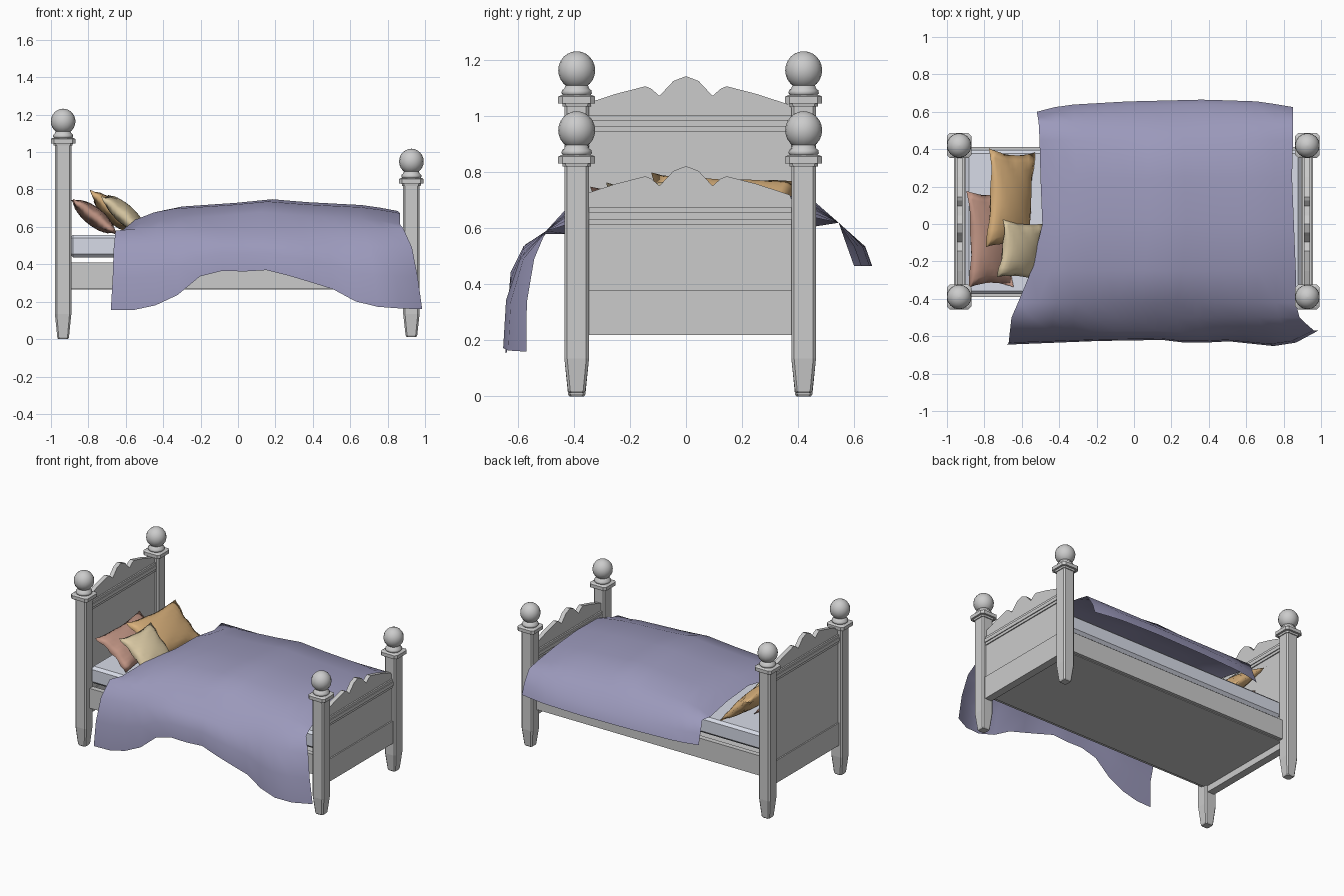
import bpy, bmesh, math
from mathutils import Matrix, Vector

if "Cube" in bpy.data.objects:
    bpy.data.objects.remove(bpy.data.objects["Cube"])

YC = 0.015  # centre line of the frame


def make(name, verts, faces, color=None, smooth=False):
    me = bpy.data.meshes.new(name)
    me.from_pydata(verts, [], faces)
    bm = bmesh.new()
    bm.from_mesh(me)
    bmesh.ops.recalc_face_normals(bm, faces=bm.faces)
    bm.to_mesh(me)
    bm.free()
    ob = bpy.data.objects.new(name, me)
    bpy.context.collection.objects.link(ob)
    if color:
        m = bpy.data.materials.new(name)
        m.diffuse_color = (*color, 1)
        m.use_nodes = True
        m.node_tree.nodes["Principled BSDF"].inputs["Base Color"].default_value = m.diffuse_color
        me.materials.append(m)
    if smooth:
        me.polygons.foreach_set("use_smooth", [True] * len(me.polygons))
    return ob


def stack(name, cx, cy, rings, smooth=False):
    """Loft closed rings, each (z, list of xy points)."""
    n = len(rings[0][1])
    verts = [(cx + x, cy + y, z) for z, pts in rings for x, y in pts]
    faces = [(r * n + i, r * n + (i + 1) % n, (r + 1) * n + (i + 1) % n, (r + 1) * n + i)
             for r in range(len(rings) - 1) for i in range(n)]
    faces += [tuple(range(n)), tuple(range(len(verts) - n, len(verts)))]
    return make(name, verts, faces, smooth=smooth)


def chamfered(h, c):
    a = h - c
    return [(h, -a), (h, a), (a, h), (-a, h), (-h, a), (-h, -a), (-a, -h), (a, -h)]


def circle(r, n=16):
    return [(r * math.cos(2 * math.pi * i / n), r * math.sin(2 * math.pi * i / n)) for i in range(n)]


def box(name, x0, x1, y0, y1, z0, z1, color=None):
    v = [(x, y, z) for x in (x0, x1) for y in (y0, y1) for z in (z0, z1)]
    f = [(0, 1, 3, 2), (4, 6, 7, 5), (0, 4, 5, 1), (2, 3, 7, 6), (0, 2, 6, 4), (1, 5, 7, 3)]
    return make(name, v, f, color)


def lerp(keys, t):
    for (a, va), (b, vb) in zip(keys, keys[1:]):
        if t <= b:
            return va + (vb - va) * (t - a) / (b - a)
    return keys[-1][1]


# Posts with tapered feet, caps, collars and ball finials
for end, px, top, foot in (("head", -0.935, 1.046, 0.0), ("foot", 0.927, 0.832, 0.012)):
    for side, py in (("front", -0.39), ("back", YC * 2 + 0.39)):
        stack(f"{end}_{side}_post", px, py, [
            (foot, chamfered(0.026, 0.008)), (foot + 0.008, chamfered(0.031, 0.008)),
            (0.135, chamfered(0.044, 0.01)), (top, chamfered(0.044, 0.01))])
        stack(f"{end}_{side}_cap", px, py, [
            (top - 0.012, chamfered(0.05, 0.012)), (top, chamfered(0.052, 0.012)),
            (top, chamfered(0.066, 0.016)), (top + 0.024, chamfered(0.066, 0.016)),
            (top + 0.03, chamfered(0.055, 0.014))])
        stack(f"{end}_{side}_collar", px, py, [
            (top + 0.028, circle(0.048)), (top + 0.036, circle(0.054)),
            (top + 0.046, circle(0.053)), (top + 0.054, circle(0.044)),
            (top + 0.07, circle(0.038))], True)
        ball = [(top + 0.118 - 0.068 * math.cos(math.pi * i / 12),
                 circle(max(0.001, 0.066 * math.sin(math.pi * i / 12)))) for i in range(13)]
        stack(f"{end}_{side}_ball", px, py, ball, True)

# Head and foot boards: panel, lower board, moulded rail and scalloped crown
half = [(0.37, -0.005), (0.25, 0.034), (0.145, 0.061), (0.125, 0.053), (0.095, 0.027),
        (0.065, 0.058), (0.045, 0.08), (0.0, 0.097)]
for end, px, rail, corner in (("head", -0.932, 1.005, 1.046), ("foot", 0.925, 0.675, 0.725)):
    y0, y1 = -0.37, 0.39

    def slab(part, t, z0, z1):
        box(f"{end}board_{part}", px - t, px + t, y0, y1, z0, z1)
    slab("panel", 0.018, 0.38, rail - 0.06)
    slab("lower_board", 0.027, 0.22, 0.38)
    slab("rail", 0.025, rail - 0.061, rail)
    slab("rail_bead", 0.031, rail - 0.043, rail - 0.018)
    prof = [(y0, rail), (y1, rail)] + [(y, corner + z) for y, z in half]
    prof += [(-y, corner + z) for y, z in half[-2::-1]]
    n = len(prof)
    v = [(px + dx, y, z) for dx in (-0.015, 0.015) for y, z in prof]
    f = [tuple(range(n)), tuple(range(n, 2 * n))]
    f += [(i, (i + 1) % n, n + (i + 1) % n, n + i) for i in range(n)]
    make(f"{end}board_crown", v, f)

# Side rails, base and mattress
for side, y0 in (("front", -0.39), ("back", 0.375)):
    box(f"{side}_side_rail", -0.92, 0.91, y0, y0 + 0.037, 0.27, 0.41)
box("bed_base", -0.92, 0.91, -0.37, 0.39, 0.265, 0.285)
mat = box("mattress", -0.90, 0.895, -0.375, 0.395, 0.437, 0.558, (0.68, 0.71, 0.80))
bev = mat.modifiers.new("bevel", 'BEVEL')
bev.width = 0.018
bev.segments = 1

# Blanket: rows run from the back hem over the top to the front hem
crest = [(0, 0.65), (0.1, 0.705), (0.37, 0.73), (0.5, 0.748), (0.63, 0.733), (0.88, 0.715), (1, 0.685)]
back_y = [(0, 0.60), (0.1, 0.635), (0.35, 0.655), (0.65, 0.665), (0.87, 0.655), (1, 0.625)]
front_y = [(0, -0.645), (0.3, -0.625), (0.5, -0.62), (0.6, -0.64), (0.7, -0.625), (0.9, -0.66), (1, -0.57)]
hem_z = [(0, 0.155), (0.11, 0.155), (0.22, 0.24), (0.31, 0.37), (0.41, 0.36), (0.51, 0.37),
         (0.71, 0.27), (0.81, 0.18), (0.91, 0.165), (1, 0.16)]
left_x = [-0.52, -0.515, -0.51, -0.505, -0.50, -0.49, -0.55, -0.62, -0.655, -0.665, -0.67, -0.68]
right_x = [0.85, 0.85, 0.85, 0.85, 0.845, 0.855, 0.865, 0.865, 0.885, 0.93, 0.96, 0.985]
cols = 14
grid = []
for i in range(cols + 1):
    s = i / cols
    t, yb, yf, hz = (lerp(k, s) for k in (crest, back_y, front_y, hem_z))
    sh = min(0.60, t - 0.06)
    rows = [(yb, 0.465), (yb - 0.025, 0.535), (0.545, 0.62), (0.45, t - 0.045), (0.25, t - 0.012), (0, t),
            (-0.25, t - 0.012), (-0.42, t - 0.07), (-0.50, sh - 0.01),
            (yf * 0.6 - 0.2, sh + (hz - sh) * 0.25), (yf * 0.9 - 0.055, sh + (hz - sh) * 0.6), (yf, hz)]
    grid += [(left_x[r] + (right_x[r] - left_x[r]) * s, y, z) for r, (y, z) in enumerate(rows)]
R = len(left_x)
make("blanket", grid, [(i * R + r, (i + 1) * R + r, (i + 1) * R + r + 1, i * R + r + 1)
                       for i in range(cols) for r in range(R - 1)], (0.33, 0.32, 0.50), True)


# Pillows: puffed grids with pinched, wavy edges, leaning on the headboard
def pillow(name, loc, hx, hy, thick, tilt, turn, color, n=12):
    rot = (Matrix.Rotation(turn[0], 4, 'X') @ Matrix.Rotation(turn[1], 4, 'Z')
           @ Matrix.Rotation(tilt, 4, 'Y'))
    verts, faces = [], []
    for sgn in (1, -1):
        for i in range(n + 1):
            for j in range(n + 1):
                u, v = 2 * i / n - 1, 2 * j / n - 1
                puff = max(0, (1 - u * u) * (1 - v * v)) ** 0.55
                x = hx * u * (1 - 0.13 * (1 - v * v))
                y = hy * v * (1 - 0.10 * (1 - u * u))
                wave = 0.006 * math.sin(9 * u + 7 * v) * max(abs(u), abs(v)) ** 3
                verts.append(Vector(loc) + rot @ Vector((x, y, sgn * thick * puff + wave)))
        o = 0 if sgn == 1 else (n + 1) ** 2
        for i in range(n):
            for j in range(n):
                a = o + i * (n + 1) + j
                faces.append((a, a + 1, a + n + 2, a + n + 1))
    ob = make(name, verts, faces, color, True)
    bm = bmesh.new()
    bm.from_mesh(ob.data)
    bmesh.ops.remove_doubles(bm, verts=bm.verts, dist=0.0005)
    bmesh.ops.recalc_face_normals(bm, faces=bm.faces)
    bm.to_mesh(ob.data)
    bm.free()


pillow("brown_pillow", (-0.77, -0.08, 0.655), 0.15, 0.26, 0.05, math.radians(38), (0, 0.02), (0.55, 0.31, 0.24))
pillow("orange_pillow", (-0.66, 0.13, 0.675), 0.165, 0.265, 0.055, math.radians(42), (-0.05, -0.04), (0.70, 0.44, 0.20))
pillow("tan_pillow", (-0.605, -0.14, 0.668), 0.15, 0.155, 0.05, math.radians(42), (0.04, -0.12), (0.72, 0.60, 0.38))
